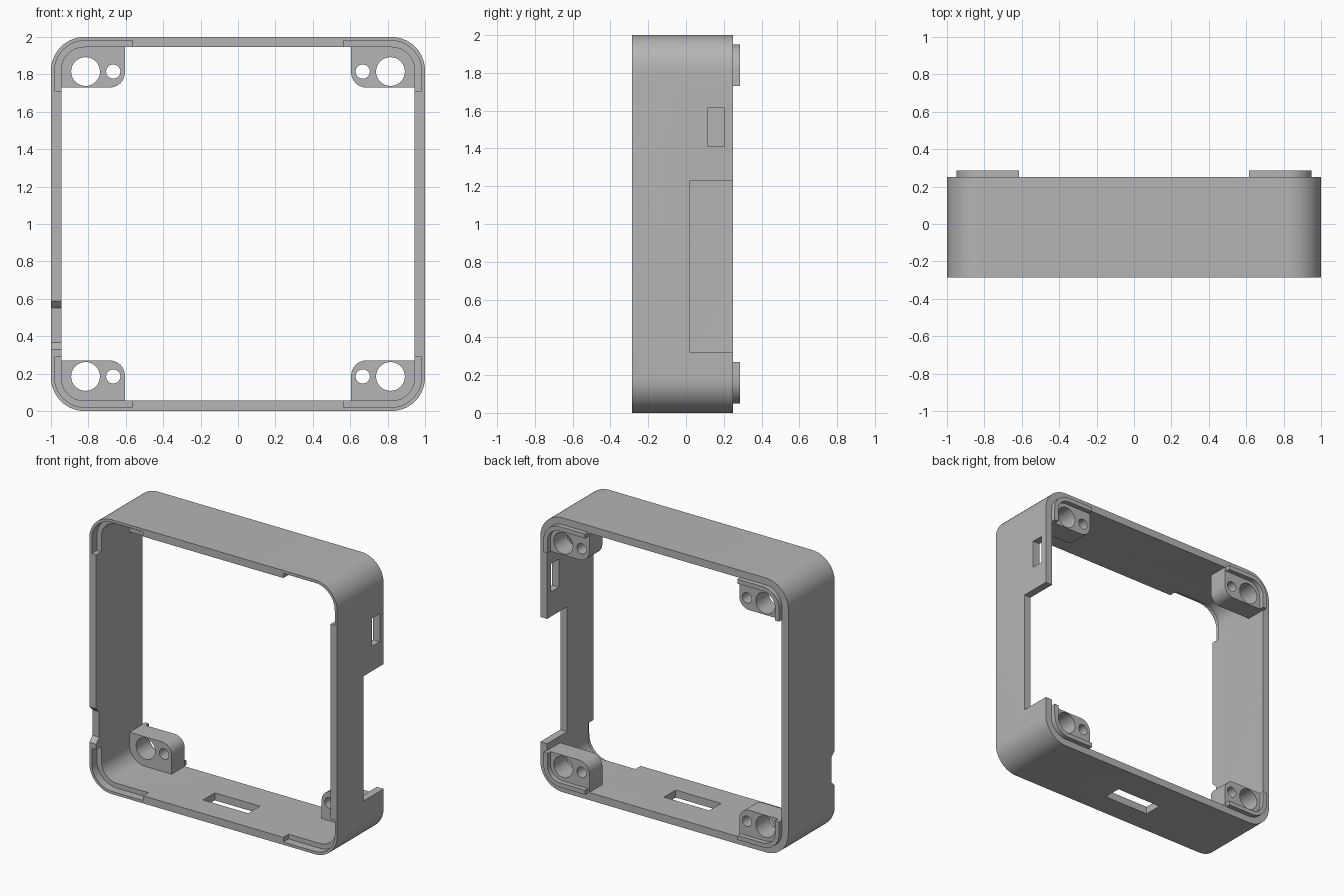
import bpy, bmesh, math
from mathutils import Vector

cube = bpy.data.objects.get("Cube")
if cube:
    bpy.data.objects.remove(cube, do_unlink=True)

grey = bpy.data.materials.new("matte grey")
grey.use_nodes = True
COLOUR = (0.46, 0.46, 0.46, 1)
grey.diffuse_color = COLOUR
grey.node_tree.nodes["Principled BSDF"].inputs["Base Color"].default_value = COLOUR

WALL = 0.055
BACK, FRONT = 0.25, -0.285
CORNERS = [(-1, -1), (1, -1), (-1, 1), (1, 1)]


def arc(cx, cz, r, start, steps=14):
    """Quarter circle, counter-clockwise from start degrees."""
    angles = [math.radians(start + 90 * i / steps) for i in range(steps + 1)]
    return [(cx + r * math.cos(a), cz + r * math.sin(a)) for a in angles]


def rounded_square(half, r):
    c = half - r
    return (arc(c, c, r, 0) + arc(-c, c, r, 90)
            + arc(-c, -c, r, 180) + arc(c, -c, r, 270))


def prism(name, outline, low, high, along_x=False):
    """Extrude an outline along y (points x, z from centre) or along x (points y, z)."""
    bm = bmesh.new()
    if along_x:
        verts = [bm.verts.new((low, a, b)) for a, b in outline]
        move = Vector((high - low, 0, 0))
    else:
        verts = [bm.verts.new((a, low, b + 1)) for a, b in outline]
        move = Vector((0, high - low, 0))
    face = bm.faces.new(verts)
    new = bmesh.ops.extrude_face_region(bm, geom=[face])["geom"]
    bmesh.ops.translate(bm, vec=move, verts=[g for g in new if isinstance(g, bmesh.types.BMVert)])
    bmesh.ops.recalc_face_normals(bm, faces=bm.faces)
    mesh = bpy.data.meshes.new(name)
    bm.to_mesh(mesh)
    bm.free()
    mesh.materials.append(grey)
    obj = bpy.data.objects.new(name, mesh)
    bpy.context.collection.objects.link(obj)
    return obj


def box_outline(a0, a1, b0, b1):
    return [(a0, b0), (a1, b0), (a1, b1), (a0, b1)]


def select(obj):
    bpy.ops.object.select_all(action='DESELECT')
    obj.select_set(True)
    bpy.context.view_layer.objects.active = obj


def cut(obj, cutter):
    cutter.hide_render = True
    mod = obj.modifiers.new("cut", 'BOOLEAN')
    mod.operation = 'DIFFERENCE'
    mod.solver = 'EXACT'
    mod.object = cutter
    select(obj)
    bpy.ops.object.modifier_apply(modifier=mod.name)
    bpy.data.objects.remove(cutter, do_unlink=True)


def smooth(obj):
    select(obj)
    bpy.ops.object.shade_smooth_by_angle(angle=math.radians(30))


def flip(outline, sx, sz):
    return [(x * sx, z * sz) for x, z in outline]


# Rounded square frame
frame = prism("frame", rounded_square(1, 0.18), FRONT, BACK)
cut(frame, prism("opening", rounded_square(1 - WALL, 0.18 - WALL), -1, 1))

# Thin rebates inside the front corners
rebate = arc(0.82, 0.82, 0.16, 0) + [(0.565, 0.98), (0.565, 0.71), (0.98, 0.71)]
for sx, sz in CORNERS:
    cut(frame, prism("rebate", flip(rebate, sx, sz), FRONT - 0.1, FRONT + 0.06))

# Window and open notch in the left wall
cut(frame, prism("window", box_outline(0.115, 0.205, 1.41, 1.615), 0.8, 1.2, True))
cut(frame, prism("side_notch", box_outline(0.02, 0.5, 0.32, 1.23), 0.8, 1.2, True))

# Shallow sloped notch on the front edge of the right wall
slope = [(FRONT - 0.04, 0.29), (FRONT + 0.036, 0.366),
         (FRONT + 0.036, 0.552), (FRONT - 0.04, 0.628)]
cut(frame, prism("sloped_notch", slope, -1.2, -0.8, True))

# Slot through the bottom wall
cut(frame, prism("bottom_slot", box_outline(-0.205, 0.16, -1.2, -0.8), -0.11, 0.025))
smooth(frame)

# Mounting lugs with two holes, and a raised lip behind each
EDGE = 1 - WALL
lug_outline = (arc(0.82, 0.82, 0.125, 0) + [(0.605, EDGE)]
               + arc(0.685, 0.81, 0.08, 180) + [(EDGE, 0.73)])
lip_outline = (arc(0.82, 0.82, 0.13, 0) + [(0.615, 0.95), (0.615, 0.918)]
               + arc(0.82, 0.82, 0.098, 0)[::-1] + [(0.918, 0.73), (0.95, 0.73)])
for sx, sz in CORNERS:
    place = ("top" if sz > 0 else "bottom") + ("_left" if sx > 0 else "_right")
    lug = prism(place + "_lug", flip(lug_outline, sx, sz), 0.1, BACK)
    for x, r in ((0.815, 0.077), (0.667, 0.038)):
        circle = [p for k in range(4) for p in arc(x * sx, 0.815 * sz, r, 90 * k, 8)[:-1]]
        cut(lug, prism("hole", circle, 0, 0.4))
    smooth(lug)
    smooth(prism(place + "_lip", flip(lip_outline, sx, sz), BACK, 0.285))
